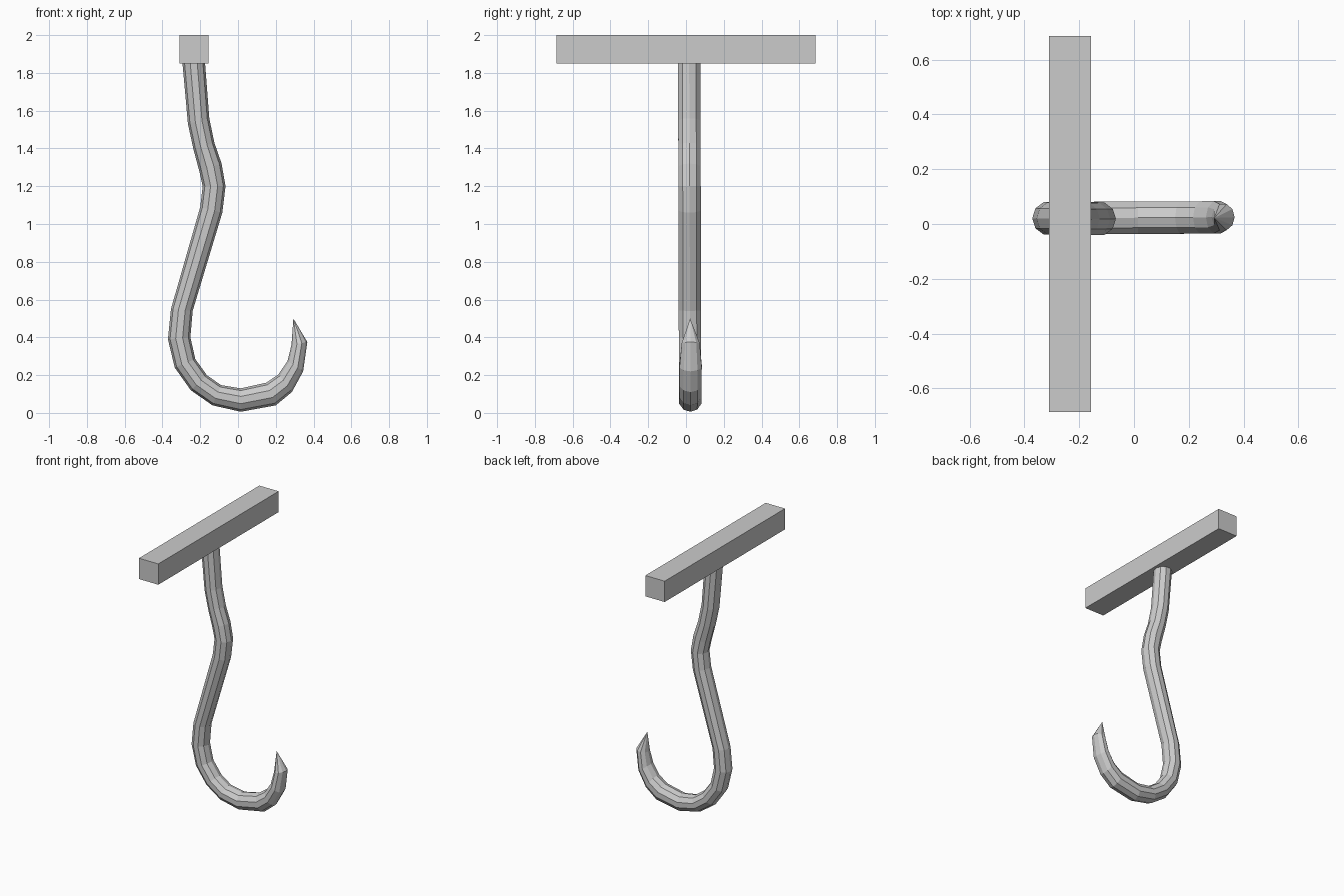
import bpy, bmesh
from math import cos, sin, pi
from mathutils import Vector

if "Cube" in bpy.data.objects:
    bpy.data.objects.remove(bpy.data.objects["Cube"])

SIDES = 10

# Hook side profile: outer edge (x, z) and inner edge (x, z) of each ring
RINGS = [
    (-0.295, 1.86, -0.175, 1.86), (-0.265, 1.53, -0.152, 1.56),
    (-0.237, 1.40, -0.125, 1.43), (-0.205, 1.28, -0.087, 1.32),
    (-0.187, 1.20, -0.066, 1.20), (-0.200, 1.09, -0.083, 1.06),
    (-0.355, 0.55, -0.240, 0.54), (-0.371, 0.39, -0.252, 0.40),
    (-0.335, 0.24, -0.226, 0.285), (-0.250, 0.12, -0.165, 0.20),
    (-0.135, 0.04, -0.090, 0.147), (0.015, 0.006, 0.015, 0.130),
    (0.200, 0.040, 0.150, 0.160), (0.285, 0.110, 0.215, 0.205),
    (0.345, 0.220, 0.262, 0.275), (0.367, 0.375, 0.283, 0.360),
]
TIP = (0.293, 0.022, 0.50)


def make_object(name, bm):
    bmesh.ops.recalc_face_normals(bm, faces=bm.faces)
    mesh = bpy.data.meshes.new(name)
    bm.to_mesh(mesh)
    bm.free()
    obj = bpy.data.objects.new(name, mesh)
    bpy.context.collection.objects.link(obj)
    return obj


# Handle bar
bpy.ops.mesh.primitive_cube_add(size=1, location=(-0.233, 0, 1.925))
handle = bpy.context.object
handle.name = "handle"
handle.scale = (0.154, 1.372, 0.15)

# Curved metal hook, lofted ring by ring and closed to a point
bm = bmesh.new()
loops = []
for i, (ox, oz, ix, iz) in enumerate(RINGS):
    t = i / (len(RINGS) - 1)
    outer, inner = Vector((ox, 0, oz)), Vector((ix, 0, iz))
    centre = (outer + inner) / 2 + Vector((0, 0.017 + 0.008 * t, 0))
    half = (outer - inner) / 2
    width = 0.05 if i == len(RINGS) - 1 else 0.062
    loops.append([bm.verts.new(centre + half * cos(2 * pi * k / SIDES)
                               + Vector((0, width * sin(2 * pi * k / SIDES), 0)))
                  for k in range(SIDES)])
for a, b in zip(loops, loops[1:]):
    for k in range(SIDES):
        n = (k + 1) % SIDES
        bm.faces.new((a[k], a[n], b[n], b[k]))
bm.faces.new(loops[0])
tip = bm.verts.new(TIP)
for k in range(SIDES):
    bm.faces.new((loops[-1][k], loops[-1][(k + 1) % SIDES], tip))
make_object("hook", bm)
